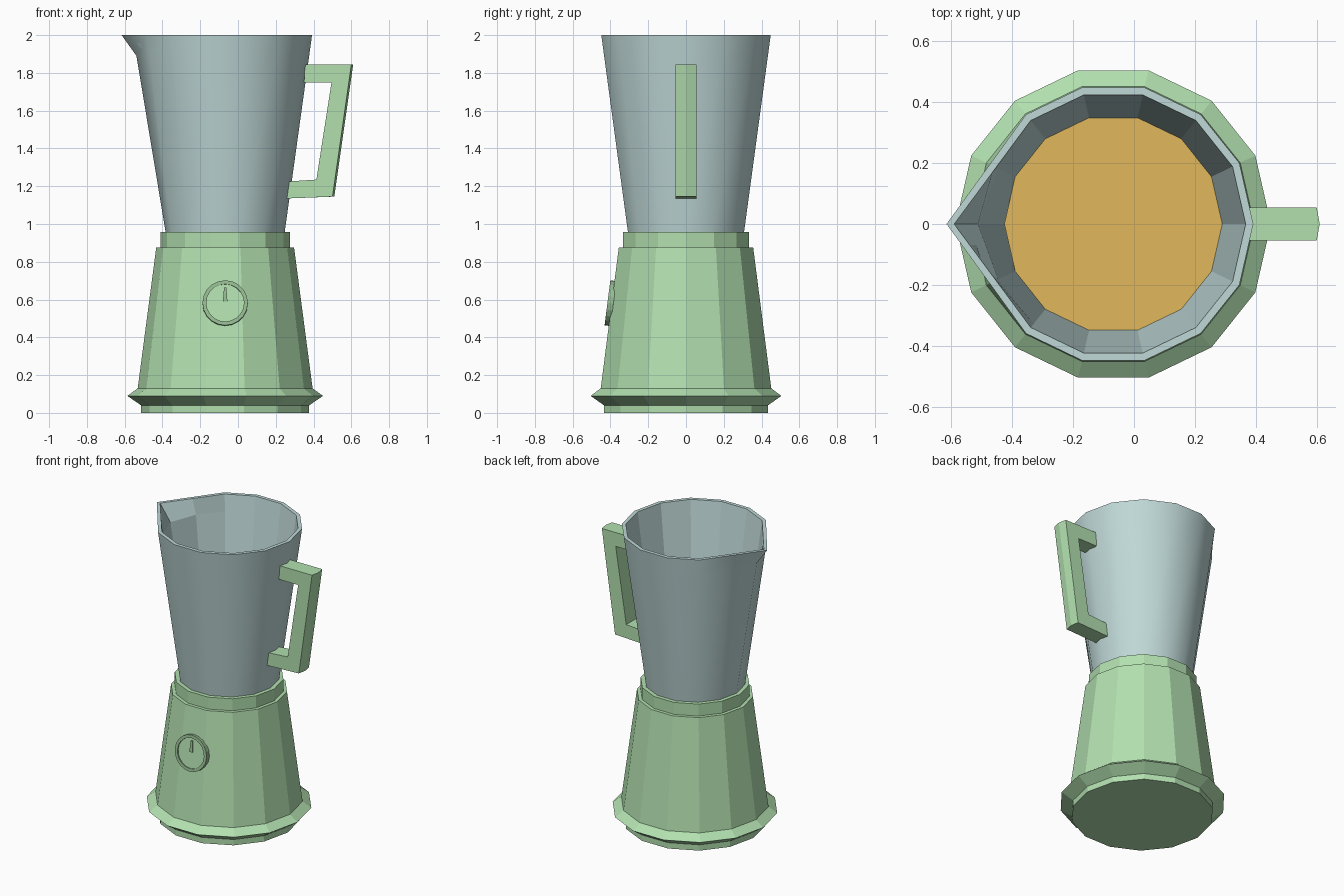
import bpy, bmesh, math
from mathutils import Matrix

if "Cube" in bpy.data.objects:
    bpy.data.objects.remove(bpy.data.objects["Cube"])

CX, SIDES = -0.068, 14   # axis of the body, sides of the low-poly rings


def material(name, rgb):
    m = bpy.data.materials.new(name)
    m.diffuse_color = (*rgb, 1)
    m.use_nodes = True
    m.node_tree.nodes["Principled BSDF"].inputs["Base Color"].default_value = m.diffuse_color
    return m


GREEN = material("soft green", (0.445, 0.745, 0.43))
DARK = material("muted green", (0.305, 0.50, 0.29))
GLASS = material("pale blue grey", (0.52, 0.69, 0.68))
JUICE = material("golden juice", (0.75, 0.485, 0.11))


def finish(bm, name, mat, matrix=None):
    bmesh.ops.recalc_face_normals(bm, faces=bm.faces)
    me = bpy.data.meshes.new(name)
    bm.to_mesh(me)
    bm.free()
    me.materials.append(mat)
    ob = bpy.data.objects.new(name, me)
    bpy.context.collection.objects.link(ob)
    ob.matrix_world = matrix or Matrix.Translation((CX, 0, 0))
    return ob


def skin(bm, rings):
    """Bridge equal closed rings of points and cap both ends."""
    loops = [[bm.verts.new(p) for p in r] for r in rings]
    n = len(loops[0])
    bands = [[bm.faces.new((a[i], a[(i + 1) % n], b[(i + 1) % n], b[i]))
              for i in range(n)] for a, b in zip(loops, loops[1:])]
    bm.faces.new(loops[0][::-1])
    bm.faces.new(loops[-1])
    return bands


def ring(r, z, n=SIDES):
    return [(r * math.cos(math.tau * i / n), r * math.sin(math.tau * i / n), z)
            for i in range(n)]


def lathe(name, profile, mat, n=SIDES, matrix=None):
    bm = bmesh.new()
    skin(bm, [ring(r, z, n) for r, z in profile])
    return finish(bm, name, mat, matrix)


# Motor base with flared foot and collar
lathe("motor_base", [(0.445, 0), (0.445, 0.04), (0.518, 0.09), (0.463, 0.13),
                     (0.365, 0.875), (0.342, 0.875), (0.342, 0.957)], GREEN)


# Jug: hollow tapered wall whose rim is pulled out into a pouring spout
def jug_ring(z, inset=0.0):
    r = 0.315 + 0.145 * (z - 0.955) / 1.045 - inset
    pts = ring(r, z)
    half = SIDES // 2
    if z > 1.8:
        tip = r + (0.088 if z > 1.95 else 0.025)
        pts[half] = (-tip, 0, z)
    if z > 1.95:                       # straight rim from the tip
        for i, far in ((half - 1, half - 2), (half + 1, half + 2)):
            pts[i] = tuple((a + b) / 2 for a, b in zip(pts[half], pts[far]))
    return pts


bm = bmesh.new()
bands = skin(bm, [jug_ring(0.955), jug_ring(1.89), jug_ring(2.0),
                  jug_ring(2.0, 0.025), jug_ring(1.89, 0.025), jug_ring(1.0, 0.025)])
for f in bands[0] + bands[1]:
    f.smooth = True
for e in bm.edges:
    if len(e.link_faces) == 2 and e.calc_face_angle(0) > math.radians(30):
        e.smooth = False
finish(bm, "jug", GLASS)

# Drink inside the jug
lathe("drink", [(0.294, 1.005), (0.358, 1.45)], JUICE)

# Handle: bracket profile with a slightly ridged outer side
bracket = [(0.355, 1.845), (0.60, 1.845), (0.50, 1.145), (0.25, 1.135),
           (0.262, 1.225), (0.415, 1.235), (0.495, 1.75), (0.35, 1.75)]
bm = bmesh.new()
skin(bm, [[(x + (bulge if i in (1, 2) else 0), y, z)
           for i, (x, z) in enumerate(bracket)]
          for y, bulge in ((-0.055, 0), (0, 0.01), (0.055, 0))])
finish(bm, "handle", GREEN, Matrix.Identity(4))

# Dial on the sloping front wall: dark rim, green face, pointer
place = (Matrix.Translation((CX, -0.394, 0.58))
         @ Matrix.Rotation(math.radians(82.7), 4, 'X'))
lathe("dial_rim", [(0.12, -0.01), (0.12, 0.022), (0.1, 0.022), (0.1, 0.008)],
      DARK, 20, place)
lathe("dial_face", [(0.1, 0.008), (0.1, 0.014)], GREEN, 20, place)
bm = bmesh.new()
skin(bm, [[(-0.012, 0.008, z), (0.012, 0.008, z), (0.006, 0.082, z), (-0.006, 0.082, z)]
          for z in (0.012, 0.022)])
finish(bm, "dial_pointer", DARK, place)
